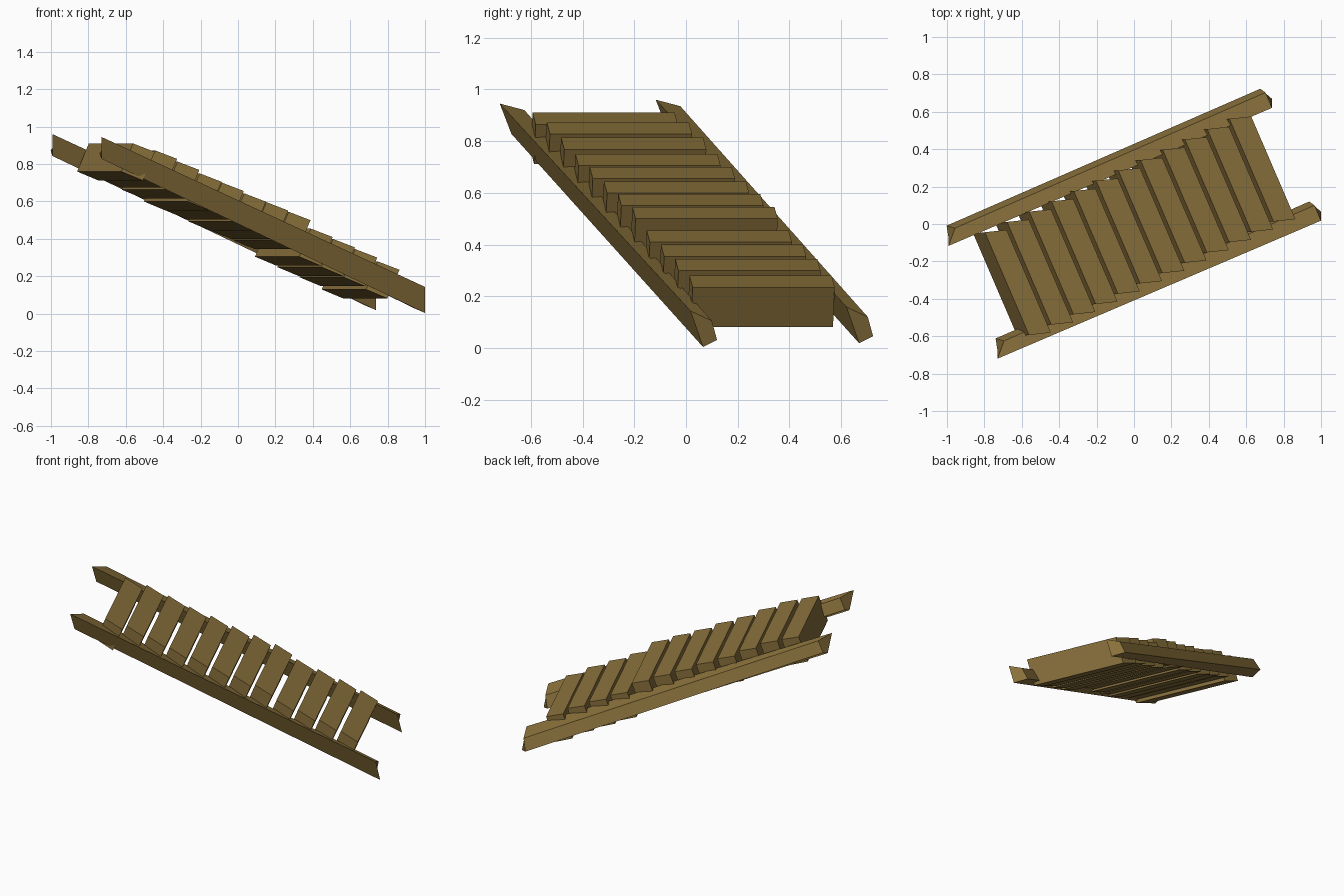
import bpy
import math

if "Cube" in bpy.data.objects:
    bpy.data.objects.remove(bpy.data.objects["Cube"])

A = math.radians(23.3)          # heading of the stair seen from above
CA, SA = math.cos(A), math.sin(A)

wood = bpy.data.materials.new("brown wood")
wood.diffuse_color = (0.25, 0.163, 0.044, 1)
wood.use_nodes = True
wood.node_tree.nodes["Principled BSDF"].inputs["Base Color"].default_value = wood.diffuse_color


def prism(name, start, end):
    """Solid between two matching four-cornered loops."""
    n = len(start)
    faces = [tuple(range(n))[::-1], tuple(range(n, 2 * n))]
    faces += [(i, (i + 1) % n, n + (i + 1) % n, n + i) for i in range(n)]
    me = bpy.data.meshes.new(name)
    me.from_pydata(list(start) + list(end), [], faces)
    me.materials.append(wood)
    ob = bpy.data.objects.new(name, me)
    bpy.context.collection.objects.link(ob)
    # consistent outward normals
    import bmesh
    bm = bmesh.new()
    bm.from_mesh(me)
    bmesh.ops.recalc_face_normals(bm, faces=bm.faces)
    bm.to_mesh(me)
    bm.free()
    return ob


def shift(points, d):
    return [tuple(a + b for a, b in zip(p, d)) for p in points]


# Two sloping side rails with roughly cut ends
upper = [(-0.73, -0.72, 0.945), (-0.695, -0.625, 0.92),
         (-0.74, -0.612, 0.857), (-0.73, -0.675, 0.828)]
lower = [(1.0, 0.018, 0.143), (0.965, 0.10, 0.105),
         (0.937, 0.12, 0.031), (1.0, 0.066, 0.004)]
prism("front_rail", upper, lower)
back = (-0.262, 0.603, 0.015)
prism("back_rail", shift(upper, back), shift(lower, back))

# Twelve tilted planks between the rails, each a little uneven in height
section = [(-0.81, 0.76), (-0.75, 0.91), (-0.638, 0.865), (-0.70, 0.712)]
lift = [0, .02, .018, .012, .02, .02, .03, .036, .003, .005, .008, 0]
for i, dz in enumerate(lift):
    ends = []
    for v0 in (-0.323, 0.275):
        loop = []
        for u, z in section:
            v = v0 - 0.31 * (u + 0.75) + 0.04 * i / 11
            u += 0.131 * i
            loop.append((u * CA - v * SA, u * SA + v * CA, z - 0.0573 * i + dz))
        ends.append(loop)
    prism("plank_%02d" % (i + 1), *ends)
